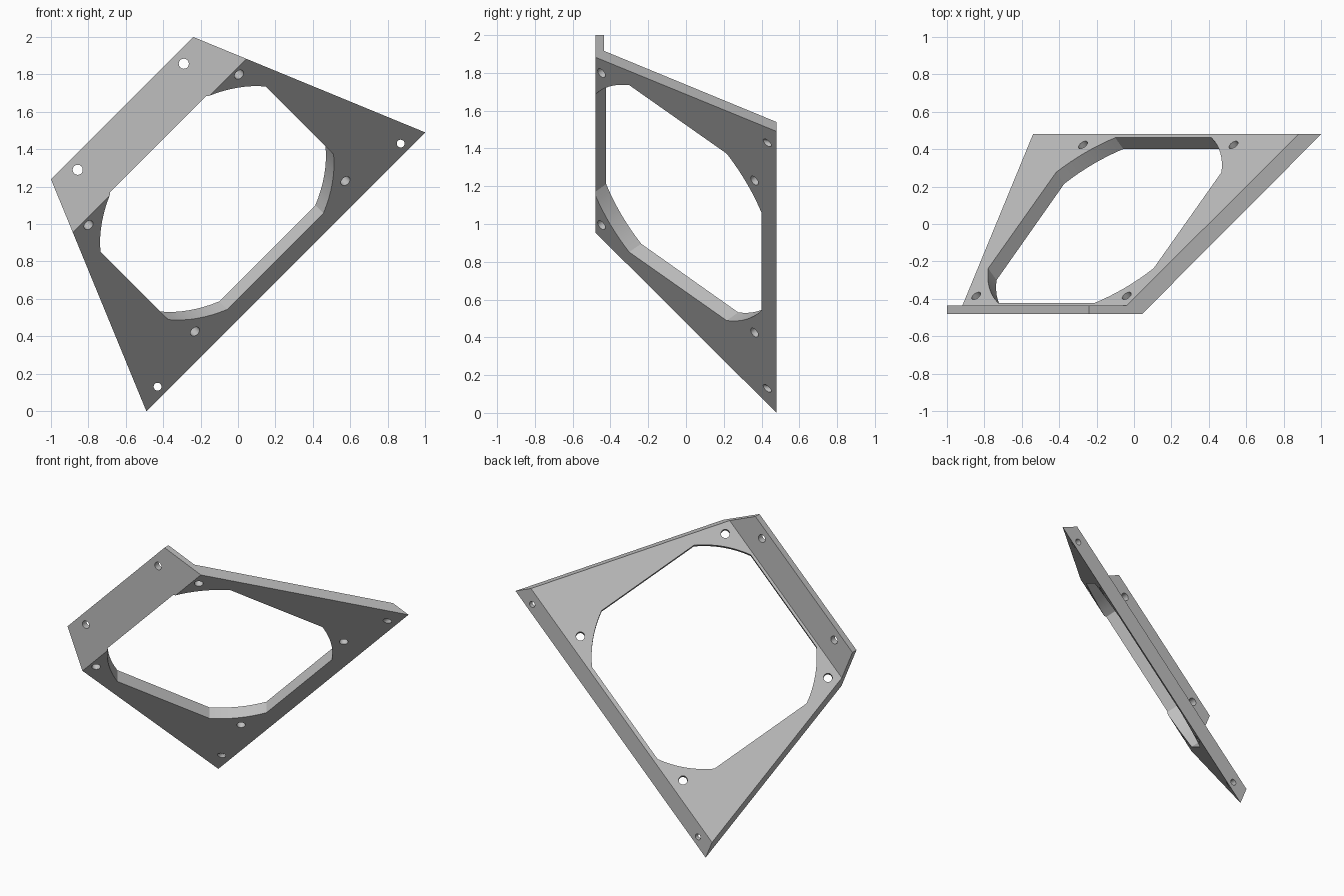
import bpy, bmesh, math
from mathutils import Matrix, Vector

if "Cube" in bpy.data.objects:
    bpy.data.objects.remove(bpy.data.objects["Cube"])

TILT = Matrix.Rotation(math.radians(-45), 4, 'Y')   # stands the bracket on its corner
MID = 0.707                                         # centre along the fold

grey = bpy.data.materials.new("plain_grey")
grey.use_nodes = True
grey.diffuse_color = (0.52, 0.52, 0.52, 1)
grey.node_tree.nodes["Principled BSDF"].inputs["Base Color"].default_value = grey.diffuse_color


def prism(name, start, end):
    """Solid between two matching rings of points."""
    bm = bmesh.new()
    a = [bm.verts.new(p) for p in start]
    b = [bm.verts.new(p) for p in end]
    bm.faces.new(a)
    bm.faces.new(b[::-1])
    for i in range(len(a)):
        j = (i + 1) % len(a)
        bm.faces.new((a[j], a[i], b[i], b[j]))
    bmesh.ops.recalc_face_normals(bm, faces=bm.faces)
    bm.transform(TILT)
    mesh = bpy.data.meshes.new(name)
    bm.to_mesh(mesh)
    bm.free()
    mesh.materials.append(grey)
    obj = bpy.data.objects.new(name, mesh)
    bpy.context.collection.objects.link(obj)
    return obj


def punch(origin, across, up, outline, depth):
    """Cut a flat outline through the bracket along its normal."""
    normal = across.cross(up)
    ring = [origin + across * p + up * q for p, q in outline]
    cutter = prism("cutter", [p - normal * depth for p in ring], [p + normal * depth for p in ring])
    cutter.hide_render = True
    mod = bracket.modifiers.new("cut", 'BOOLEAN')
    mod.operation = 'DIFFERENCE'
    mod.solver = 'EXACT'
    mod.object = cutter
    bpy.ops.object.modifier_apply(modifier=mod.name)
    bpy.data.objects.remove(cutter)


def circle(cx, cy, r, n=24):
    return [(cx + r * math.cos(math.tau * i / n), cy + r * math.sin(math.tau * i / n))
            for i in range(n)]


# Folded section (depth, height): upright flange and sloping plate
section = [(-0.48, 1.30), (-0.48, 1.584), (-0.435, 1.584),
           (-0.435, 1.382), (0.48, 0.467), (0.48, 0.346)]


def half_length(h):
    return 1.054 - (h - 0.346) * 0.417              # ends taper towards the flange


bracket = prism("fan_bracket",
                [(MID - half_length(h), y, h) for y, h in section],
                [(MID + half_length(h), y, h) for y, h in section])
bpy.context.view_layer.objects.active = bracket
bracket.select_set(True)

# Directions: along the fold, up the slope, straight up the flange
along = Vector((1, 0, 0))
slope = Vector((0, -1, 1)).normalized()
upright = Vector((0, 0, 1))
centre = Vector((MID, -0.044, 0.864))

# Fan opening: a circle trimmed by a square
half, radius = 0.625, 0.723
edge = math.acos(half / radius)
opening = []
for quarter in range(4):
    for i in range(9):
        a = quarter * math.pi / 2 + edge + (math.pi / 2 - 2 * edge) * i / 8
        opening.append((radius * math.cos(a), radius * math.sin(a)))
punch(centre, along, slope, opening, 0.25)

for side in (-1, 1):
    # Fan screw holes, square to the plate
    for end in (-1, 1):
        punch(centre, along, slope, circle(side * 0.569, end * 0.571, 0.028), 0.25)
    # Mounting holes, straight through from front to back
    for spread, height, r in ((0.401, 1.518, 0.027), (0.919, 0.396, 0.021)):
        punch(Vector((MID, 0, 0)), along, upright, circle(side * spread, height, r), 0.8)

bpy.ops.object.shade_smooth_by_angle(angle=math.radians(25))
